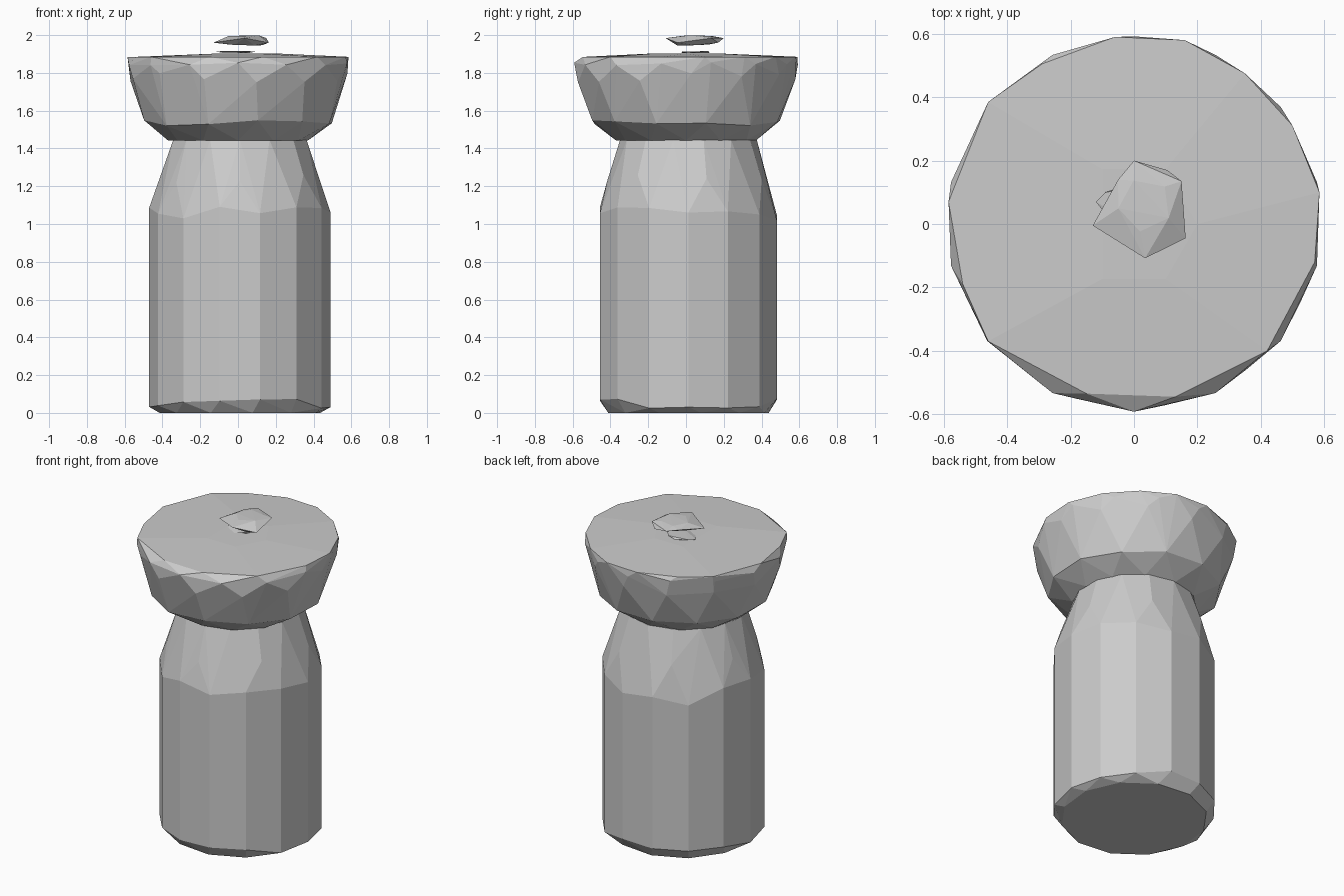
import bpy, bmesh, random
from math import sin, cos, pi, radians

cube = bpy.data.objects.get("Cube")
if cube:
    bpy.data.objects.remove(cube)
random.seed(4)

grey = bpy.data.materials.new("plain grey")
grey.use_nodes = True
grey.diffuse_color = (0.6, 0.6, 0.6, 1)
grey.node_tree.nodes["Principled BSDF"].inputs["Base Color"].default_value = (0.6, 0.6, 0.6, 1)


def ring(radius, z, sides, turn=0.0, wobble=0.0, centre=(0, 0)):
    """Points round a circle, with uneven heights."""
    pts = []
    for i in range(sides):
        a = 2 * pi * (i + turn) / sides
        h = z + random.uniform(-wobble, wobble)
        pts.append((centre[0] + radius * cos(a), centre[1] + radius * sin(a), h))
    return pts


def faceted(name, points):
    """Convex faceted solid through the points."""
    bm = bmesh.new()
    for p in points:
        bm.verts.new(p)
    out = bmesh.ops.convex_hull(bm, input=bm.verts)
    loose = set(out["geom_interior"]) | set(out["geom_unused"])
    bmesh.ops.delete(bm, geom=[v for v in loose if isinstance(v, bmesh.types.BMVert)], context="VERTS")
    bmesh.ops.dissolve_limit(bm, angle_limit=radians(2), verts=bm.verts, edges=bm.edges)
    bmesh.ops.recalc_face_normals(bm, faces=bm.faces)
    mesh = bpy.data.meshes.new(name)
    bm.to_mesh(mesh)
    bm.free()
    mesh.materials.append(grey)
    obj = bpy.data.objects.new(name, mesh)
    bpy.context.collection.objects.link(obj)
    return obj


# Body: chamfered foot, straight wall, tapered shoulder
mid = (0.01, 0.013)
faceted("body",
        ring(0.43, 0.0, 12, 0.3, 0, mid)
        + ring(0.48, 0.05, 14, 0, 0.03, mid)
        + ring(0.48, 1.05, 14, 0, 0.05, mid)
        + ring(0.43, 1.24, 7, 0.25, 0.03, mid)
        + ring(0.362, 1.445, 14, 0.5, 0, mid))

# Cap: flared bowl with a nearly flat lid
lid = [(-.06, .59), (.16, .58), (.35, .475), (.5, .31), (.585, .1), (.57, -.12), (.42, -.4),
       (.13, -.545), (-.15, -.535), (-.46, -.37), (-.54, -.19), (-.585, .07), (-.46, .385), (-.29, .505)]
faceted("cap",
        ring(0.37, 1.442, 12)
        + ring(0.508, 1.535, 12, 0.4, 0.015)
        + ring(0.58, 1.775, 13, 0.1, 0.025)
        + ring(0.592, 1.85, 14, 0.5, 0.01)
        + [(x, y, 1.885) for x, y in lid]
        + ring(0.2, 1.903, 6))

# Thin washer floating above the lid
faceted("washer", ring(0.075, 1.905, 6, 0.5, 0, (-0.01, 0.05))
        + [(-0.12, 0.07, 1.913), (-0.09, 0.1, 1.915), (0.1, 0.06, 1.914), (0.03, -0.02, 1.913), (0.04, 0.12, 1.915)])

# Faceted knob
rim = [(0, .2), (.105, .17), (.15, .135), (.163, -.045), (.035, -.108), (-.13, -.005), (-.05, .14)]
faceted("knob",
        [(x, y, 1.972 + 0.012 * (-1) ** i) for i, (x, y) in enumerate(rim)]
        + ring(0.09, 1.948, 5, 0.2, 0.003, (0.04, 0.03))
        + ring(0.085, 1.997, 5, 0.6, 0.003, (0.035, 0.06)))
